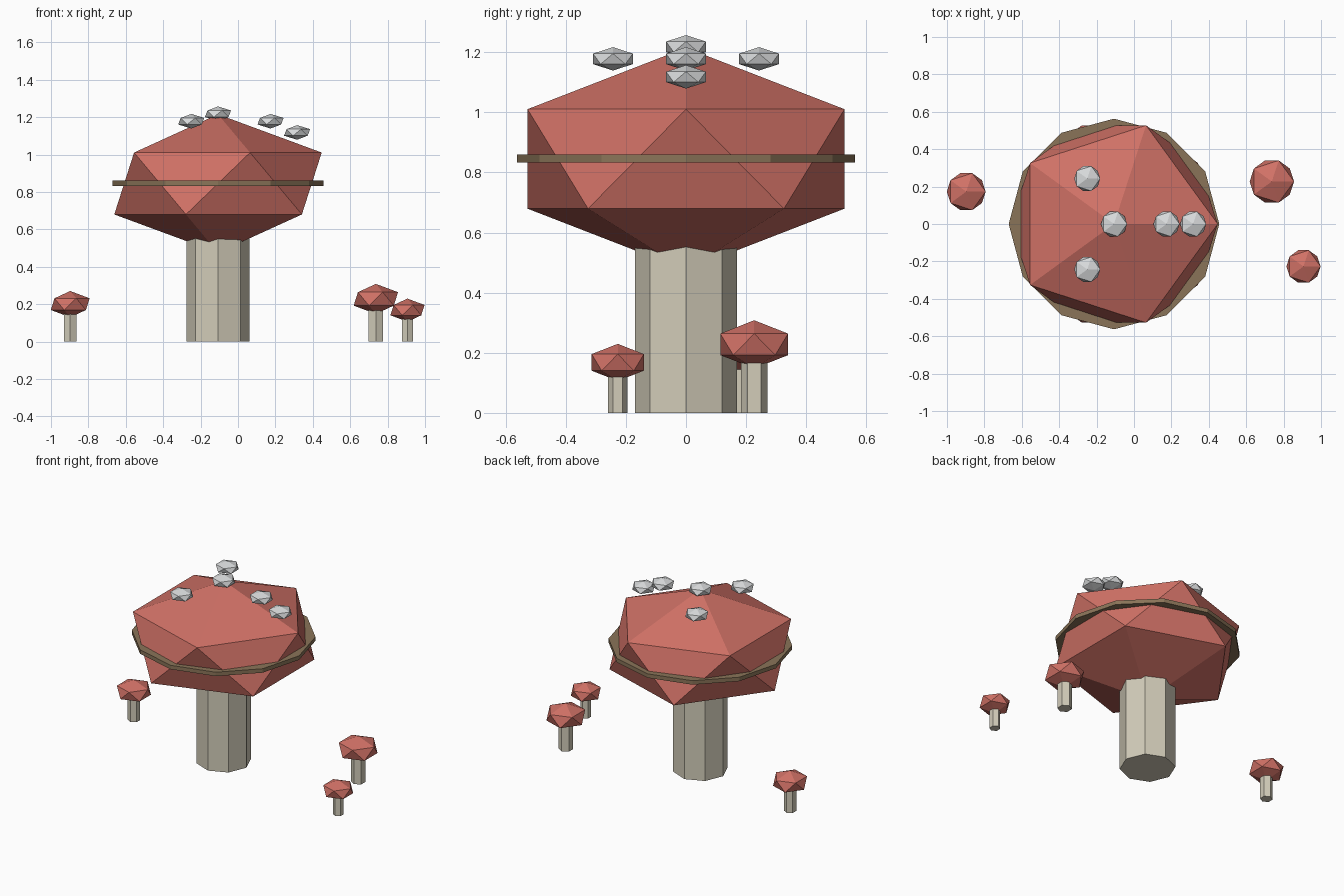
import bpy

if "Cube" in bpy.data.objects:
    bpy.data.objects.remove(bpy.data.objects["Cube"])


def srgb(r, g, b):
    return tuple((c / 255 / 12.92 if c < 11 else ((c / 255 + 0.055) / 1.055) ** 2.4)
                 for c in (r, g, b)) + (1.0,)


def material(name, rgb):
    m = bpy.data.materials.new(name)
    m.diffuse_color = srgb(*rgb)
    m.use_nodes = True
    m.node_tree.nodes["Principled BSDF"].inputs["Base Color"].default_value = m.diffuse_color
    return m


RED = material("cap red", (208, 113, 102))
CREAM = material("stem cream", (210, 204, 185))
BROWN = material("rim brown", (138, 116, 88))
WHITE = material("spot pale grey", (216, 218, 219))


def finish(name, mat):
    ob = bpy.context.object
    ob.name = name
    ob.data.materials.append(mat)
    return ob


def gem(name, loc, r, rz, mat):
    """Flattened 20-sided ball."""
    bpy.ops.mesh.primitive_ico_sphere_add(subdivisions=1, radius=1, location=loc)
    bpy.context.object.scale = (r, r, rz)
    return finish(name, mat)


def prism(name, x, y, z0, z1, r, sides, mat):
    bpy.ops.mesh.primitive_cylinder_add(vertices=sides, radius=r, depth=z1 - z0,
                                        location=(x, y, (z0 + z1) / 2))
    return finish(name, mat)


# Large mushroom: stem, cap and thin rim
CX = -0.107
prism("stem", CX, 0, 0, 0.6, 0.169, 8, CREAM)
gem("cap", (CX, 0, 0.845), 0.62, 0.37, RED)
prism("rim", CX, 0, 0.833, 0.86, 0.563, 12, BROWN)

# Pale spots on the cap
for x, y, z in [(CX, 0, 1.218), (-0.25, 0.243, 1.178), (-0.25, -0.243, 1.178),
                (0.174, 0, 1.178), (0.316, 0, 1.118)]:
    gem("spot", (x, y, z), 0.078, 0.039, WHITE)

# Small mushrooms: x, y, cap height, cap radius, stem radius
for x, y, z, r, rs in [(-0.897, 0.173, 0.200, 0.116, 0.038),
                       (0.737, 0.227, 0.228, 0.1325, 0.044),
                       (0.906, -0.227, 0.168, 0.102, 0.033)]:
    prism("small_stem", x, y, 0, z - 0.02, rs, 6, CREAM)
    gem("small_cap", (x, y, z), r, r * 0.605, RED)
